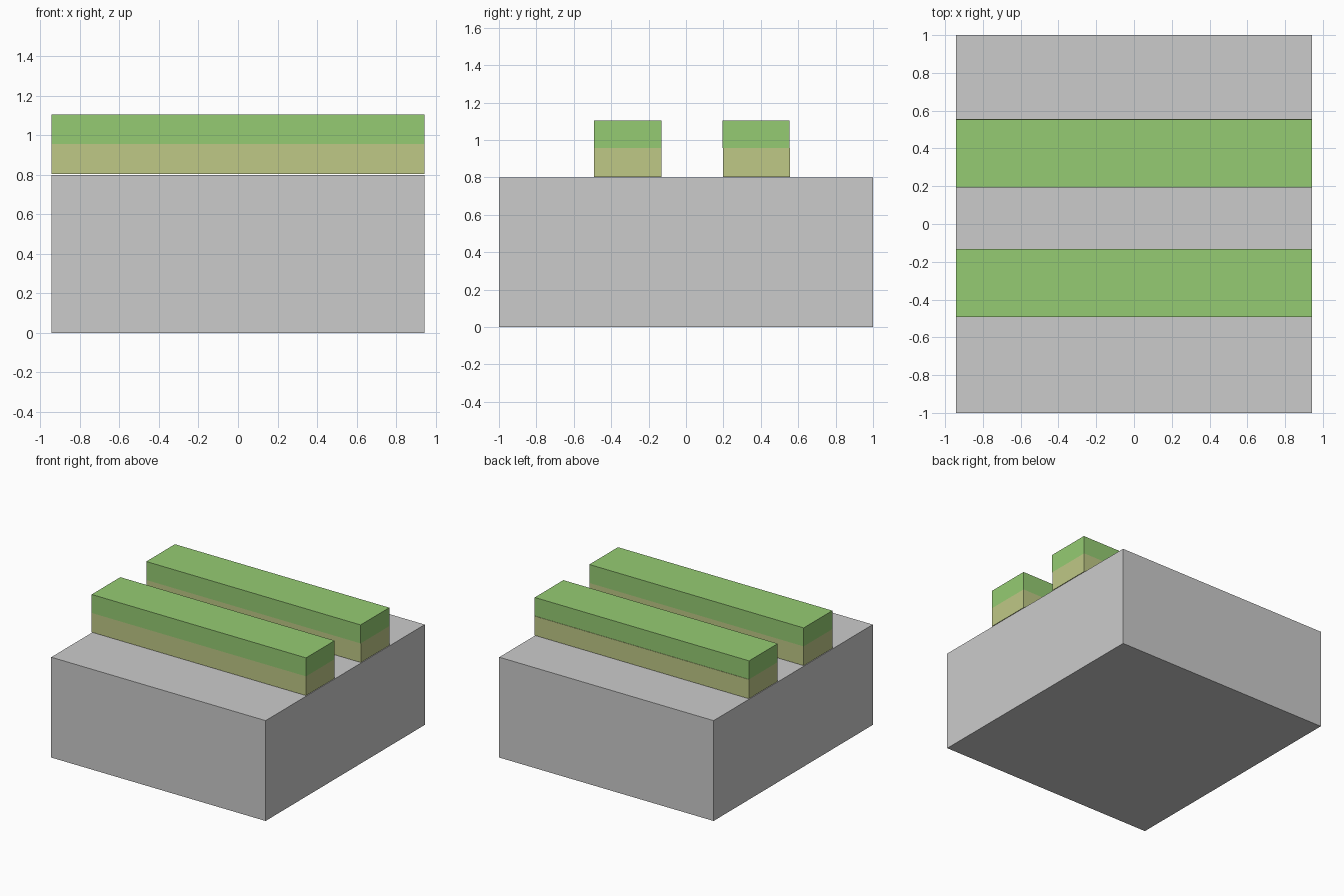
import bpy

if "Cube" in bpy.data.objects:
    bpy.data.objects.remove(bpy.data.objects["Cube"])


def material(name, rgb):
    mat = bpy.data.materials.new(name)
    mat.diffuse_color = (*rgb, 1.0)
    mat.use_nodes = True
    mat.node_tree.nodes["Principled BSDF"].inputs["Base Color"].default_value = mat.diffuse_color
    return mat


def box(name, x, y, z, mat=None):
    """Box from (min, max) ranges on each axis."""
    ranges = (x, y, z)
    bpy.ops.mesh.primitive_cube_add(size=1, location=[(a + b) / 2 for a, b in ranges])
    obj = bpy.context.object
    obj.name = name
    obj.scale = [b - a for a, b in ranges]
    bpy.ops.object.transform_apply(location=False, rotation=False, scale=True)
    if mat:
        obj.data.materials.append(mat)
    return obj


green = material("green", (0.30, 0.60, 0.17))
tan = material("tan", (0.52, 0.58, 0.24))

WIDTH = (-0.943, 0.943)
STRIP_DEPTH = 0.36

# Grey base block
box("base_block", WIDTH, (-1.0, 1.0), (0.0, 0.798))

# Two-layer strips; the upper layer of the rear strip sits slightly forward
for name, y_lower, y_upper in (("front", -0.492, -0.492), ("rear", 0.197, 0.194)):
    box(f"{name}_lower_layer", WIDTH, (y_lower, y_lower + STRIP_DEPTH), (0.803, 0.956), tan)
    box(f"{name}_upper_layer", WIDTH, (y_upper, y_upper + STRIP_DEPTH), (0.956, 1.103), green)
